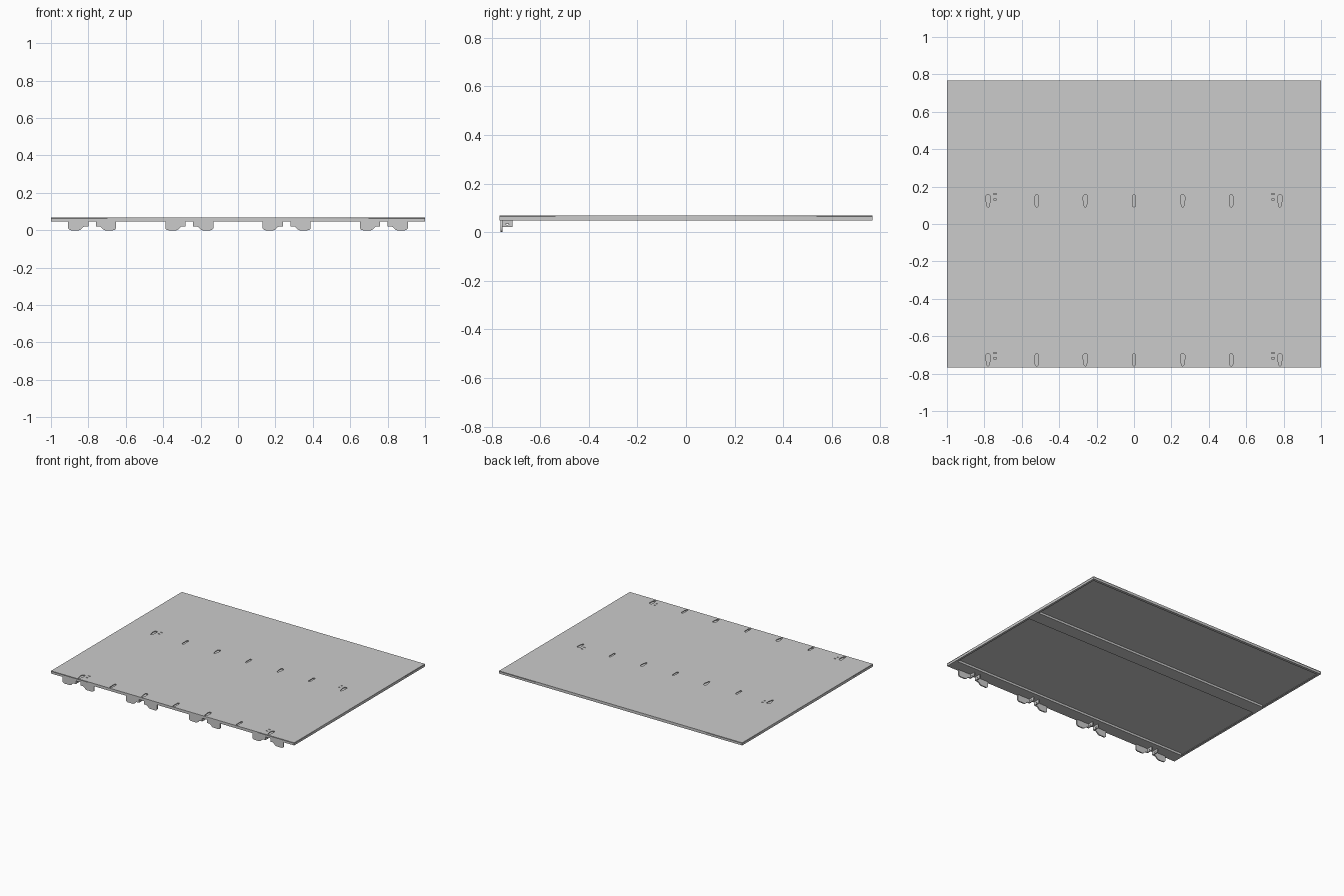
import bpy, math

if "Cube" in bpy.data.objects:
    bpy.data.objects.remove(bpy.data.objects["Cube"])

W, D = 1.0, 0.768          # half width, half depth
TOP, BOT, T = 0.068, 0.048, 0.004


def sheet(name, loops, thick, loc, rot=(0, 0, 0)):
    """Flat cut sheet: first loop is the outline, the others are holes."""
    cu = bpy.data.curves.new(name + "_profile", 'CURVE')
    cu.dimensions = '2D'
    cu.fill_mode = 'BOTH'
    cu.extrude = thick / 2
    for pts in loops:
        s = cu.splines.new('POLY')
        s.points.add(len(pts) - 1)
        for p, (x, y) in zip(s.points, pts):
            p.co = (x, y, 0, 1)
        s.use_cyclic_u = True
    tmp = bpy.data.objects.new(name + "_tmp", cu)
    bpy.context.collection.objects.link(tmp)
    dg = bpy.context.evaluated_depsgraph_get()
    me = bpy.data.meshes.new_from_object(tmp.evaluated_get(dg))
    bpy.data.objects.remove(tmp)
    ob = bpy.data.objects.new(name, me)
    bpy.context.collection.objects.link(ob)
    ob.location, ob.rotation_euler = loc, rot
    return ob


def box(name, x0, x1, y0, y1, z0, z1):
    bpy.ops.mesh.primitive_cube_add(size=1, location=((x0 + x1) / 2, (y0 + y1) / 2, (z0 + z1) / 2))
    ob = bpy.context.object
    ob.name = name
    ob.scale = (x1 - x0, y1 - y0, z1 - z0)
    bpy.ops.object.transform_apply(location=False, rotation=False, scale=True)
    return ob


def rect(x0, x1, y0, y1):
    return [(x0, y0), (x1, y0), (x1, y1), (x0, y1)]


def slot(cx, cy, r_top, r_low, half=0.033, n=8):
    """Rounded slot along y; a smaller lower radius gives a keyhole."""
    pts = [(cx + r_top * math.cos(math.pi * i / n),
            cy + half - r_top + r_top * math.sin(math.pi * i / n)) for i in range(n + 1)]
    pts.append((cx - r_top, cy + 0.005))
    pts += [(cx - r_low * math.cos(math.pi * i / n),
             cy - half + r_low - r_low * math.sin(math.pi * i / n)) for i in range(n + 1)]
    pts.append((cx + r_top, cy + 0.005))
    return pts


# shelf top with two rows of mounting slots
loops = [rect(-W, W, -D, D)]
for cy in (0.124, -0.726):
    for i in range(-3, 4):
        key = i % 2 == 1
        loops.append(slot(i * 0.26, cy, 0.012 if key else 0.008, 0.006 if key else 0.008))
    for sx in (-0.742, 0.742):
        for dy in (0.008, 0.036):
            loops.append(rect(sx - 0.008, sx + 0.008, cy + dy - 0.003, cy + dy + 0.003))
sheet("shelf_top", loops, T, (0, 0, TOP - T / 2))

# folded edges and their return lips
box("front_edge", -W, W, -D, -D + T, BOT, TOP - T)
box("back_edge", -W, W, D - T, D, BOT, TOP - T)
box("back_lip", -W + T, W - T, D - 0.02, D - T, BOT, BOT + 0.003)
for s, side in ((-1, "left"), (1, "right")):
    a, b = sorted((s * W, s * (W - T)))
    box(side + "_edge", a, b, -D + T, D - T, BOT, TOP - T)
    a, b = sorted((s * (W - T), s * (W - 0.016)))
    box(side + "_lip", a, b, -D + T, D - 0.02, BOT, BOT + 0.003)

# channels under the slot rows
for y0, y1, row in ((0.075, 0.175, "middle"), (-D + T, -0.675, "front")):
    x = W - 0.016
    box(row + "_channel_floor", -x, x, y0, y1, BOT, BOT + T)
    box(row + "_channel_back_wall", -x, x, y1 - T, y1, BOT + T, TOP - T)
    box(row + "_channel_front_wall", -x, x, y0, y0 + T, BOT + T, TOP - T)

# hook tabs in mirrored pairs, each with a bracket folded to the rear
hook = [(0.02, 0.048), (0.128, 0.048), (0.128, 0.01), (0.122, 0.003), (0.112, 0.0),
        (0.07, 0.0), (0.06, 0.004), (0.05, 0.015), (0.04, 0.021), (0.02, 0.021)]
bracket = [(-0.754, 0.021), (-0.713, 0.021), (-0.713, 0.048), (-0.754, 0.048)]
hole = [(-0.744, 0.034), (-0.735, 0.028), (-0.726, 0.034)]
for cx in (-0.78, -0.26, 0.26, 0.78):
    for s in (-1, 1):
        sheet("hook_tab", [[(s * x, z) for x, z in hook]], 0.009,
              (cx, -0.7585, 0), (math.pi / 2, 0, 0))
        sheet("hook_bracket", [bracket, hole], 0.008,
              (cx + s * 0.024, 0, 0), (math.pi / 2, 0, math.pi / 2))
